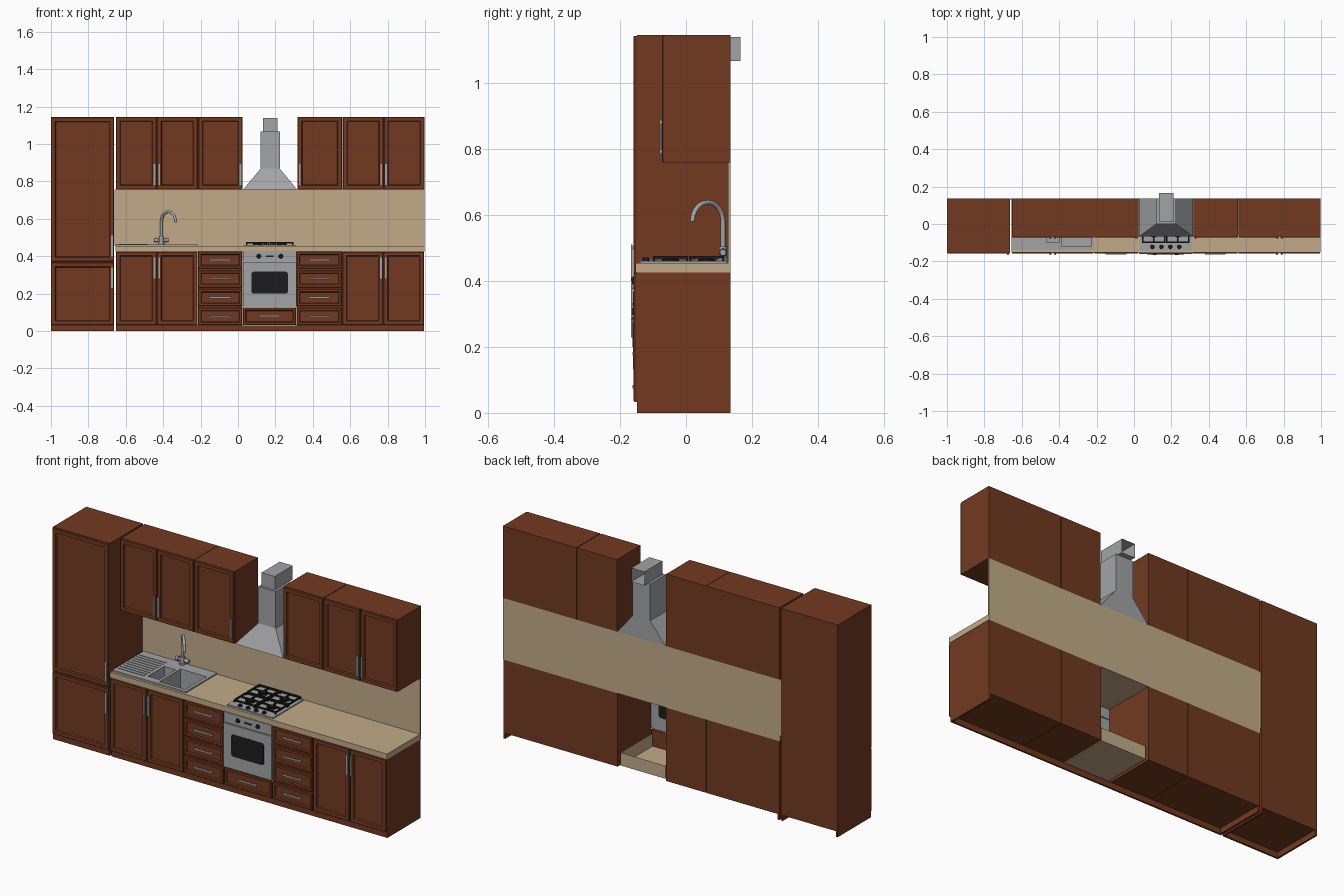
import bpy, bmesh, math
from mathutils import Vector, Matrix

if "Cube" in bpy.data.objects:
    bpy.data.objects.remove(bpy.data.objects["Cube"])


def material(name, rgb):
    m = bpy.data.materials.new(name)
    m.diffuse_color = (*rgb, 1)
    m.use_nodes = True
    m.node_tree.nodes["Principled BSDF"].inputs["Base Color"].default_value = m.diffuse_color
    return m


WOOD = material("brown_wood", (0.168, 0.042, 0.015))
STONE = material("beige_worktop", (0.54, 0.41, 0.25))
STEEL = material("steel", (0.36, 0.37, 0.38))
BLACK = material("black", (0.012, 0.012, 0.013))


def finish(name, bm, mat, smooth=False):
    me = bpy.data.meshes.new(name)
    bm.to_mesh(me)
    bm.free()
    me.materials.append(mat)
    ob = bpy.data.objects.new(name, me)
    bpy.context.collection.objects.link(ob)
    if smooth:
        bpy.context.view_layer.objects.active = ob
        ob.select_set(True)
        bpy.ops.object.shade_smooth_by_angle(angle=math.radians(40))
        ob.select_set(False)
    return ob


def add_box(bm, x0, x1, y0, y1, z0, z1):
    m = Matrix.Translation(((x0 + x1) / 2, (y0 + y1) / 2, (z0 + z1) / 2)) @ \
        Matrix.Diagonal((x1 - x0, y1 - y0, z1 - z0, 1))
    return bmesh.ops.create_cube(bm, size=1, matrix=m)["verts"]


def face_towards(bm, d):
    return max(bm.faces, key=lambda f: f.calc_center_median().dot(Vector(d)))


def box(name, mat, *dims, open_dir=None):
    bm = bmesh.new()
    add_box(bm, *dims)
    if open_dir:
        bmesh.ops.delete(bm, geom=[face_towards(bm, open_dir)], context="FACES")
    return finish(name, bm, mat)


def cylinder(name, mat, r, a, b, r2=None, seg=20):
    a, b = Vector(a), Vector(b)
    rot = (b - a).to_track_quat("Z", "Y").to_matrix().to_4x4()
    bm = bmesh.new()
    bmesh.ops.create_cone(bm, cap_ends=True, segments=seg, radius1=r, radius2=r if r2 is None else r2,
                          depth=(b - a).length, matrix=Matrix.Translation((a + b) / 2) @ rot)
    return finish(name, bm, mat, True)


def front_panel(name, x0, x1, z0, z1, yb, frame):
    """Framed front: chamfered edge and sunken centre."""
    bm = bmesh.new()
    add_box(bm, x0, x1, yb - 0.007, yb, z0, z1)
    f = face_towards(bm, (0, -1, 0))
    for t, d in ((0.004, 0.004), (frame, 0), (0.005, -0.007)):
        bmesh.ops.inset_individual(bm, faces=[f], thickness=t, depth=d)
    finish(name, bm, WOOD)


def handle(x, z, yf, vertical=True, half=0.056, w=0.005):
    bm = bmesh.new()
    a, b = (w, half) if vertical else (half, w)
    add_box(bm, x - a, x + a, yf - 0.007, yf - 0.003, z - b, z + b)
    for s in (-1, 1):
        cx, cz = (x, z + s * half * 0.8) if vertical else (x + s * half * 0.8, z)
        add_box(bm, cx - 0.004, cx + 0.004, yf - 0.004, yf + 0.008, cz - 0.004, cz + 0.004)
    finish("handle", bm, STEEL)


def cut(ob, cutter):
    cutter.hide_render = True
    cutter.display_type = "WIRE"
    cutter.hide_set(True)
    mod = ob.modifiers.new("opening", "BOOLEAN")
    mod.object = cutter
    mod.operation = "DIFFERENCE"
    mod.solver = "EXACT"


BACK, FRONT, UP = 0.135, -0.148, -0.062
FACE = FRONT - 0.011

# Tall cabinet
box("tall_cabinet", WOOD, -1, -0.662, FRONT, BACK, 0.03, 1.145)
front_panel("tall_upper_door", -0.999, -0.663, 0.373, 1.143, FRONT, 0.026)
front_panel("tall_lower_door", -0.999, -0.663, 0.033, 0.366, FRONT, 0.026)
handle(-0.674, 0.455, FACE)
handle(-0.674, 0.285, FACE)

# Base cabinets, with an open bay for the oven
box("sink_cabinet", WOOD, -0.652, -0.216, FRONT, BACK, 0.03, 0.425, open_dir=(0, 0, 1))
box("left_drawer_cabinet", WOOD, -0.214, 0.025, FRONT, BACK, 0.03, 0.425)
box("right_drawer_cabinet", WOOD, 0.313, 0.555, FRONT, BACK, 0.03, 0.425)
box("right_base_cabinet", WOOD, 0.557, 0.995, FRONT, BACK, 0.03, 0.425)

# Plinths: front board and end boards
for x0, x1 in ((-1, -0.662), (-0.652, 0.995)):
    box("plinth_front", WOOD, x0, x1, FRONT, FRONT + 0.01, 0, 0.03)
    for a in (x0, x1 - 0.01):
        box("plinth_end", WOOD, a, a + 0.01, FRONT, BACK, 0, 0.03)

# Base doors
for x0, x1, hx in ((-0.652, -0.436, -0.447), (-0.432, -0.217, -0.421),
                   (0.558, 0.775, 0.764), (0.779, 0.995, 0.79)):
    front_panel("base_door", x0, x1, 0.033, 0.424, FRONT, 0.026)
    handle(hx, 0.338, FACE)

# Drawers
for x0, x1 in ((-0.213, 0.022), (0.315, 0.554)):
    for i in range(4):
        z = 0.033 + i * 0.1005
        front_panel("drawer_front", x0, x1, z, z + 0.091, FRONT, 0.016)
        handle((x0 + x1) / 2, z + 0.046, FACE + 0.004, False)
front_panel("oven_drawer_front", 0.027, 0.311, 0.033, 0.126, FRONT, 0.016)
handle(0.169, 0.08, FACE + 0.004, False)
box("oven_drawer_box", STONE, 0.035, 0.303, FRONT, 0.125, 0.035, 0.105, open_dir=(0, 0, 1))

# Worktop and splashback
worktop = box("worktop", STONE, -0.656, 0.997, -0.153, BACK, 0.425, 0.455)
cut(worktop, box("worktop_cutter", STONE, -0.475, -0.22, -0.125, 0.07, 0.4, 0.48))
box("splashback", STONE, -0.66, 0.997, BACK - 0.008, BACK, 0.455, 0.757)

# Wall cabinets
for x0, x1 in ((-0.652, -0.215), (-0.213, 0.025), (0.318, 0.556), (0.56, 0.998)):
    box("wall_cabinet", WOOD, x0, x1, UP, BACK, 0.757, 1.145)
for x0, x1, hx in ((-0.652, -0.436, -0.447), (-0.432, -0.216, -0.421), (-0.212, 0.024, 0.013),
                   (0.319, 0.555, 0.33), (0.561, 0.777, 0.766), (0.781, 0.997, 0.792)):
    front_panel("wall_door", x0, x1, 0.758, 1.144, UP, 0.026)
    handle(hx, 0.837, UP - 0.011)

# Sink: plate with two bowls and a ridged drainer
sink = box("sink_plate", STEEL, -0.652, -0.213, -0.14, 0.125, 0.455, 0.463)
for x0, x1, y0, y1, depth in ((-0.385, -0.23, -0.12, 0.06, 0.1), (-0.468, -0.4, -0.1, 0.04, 0.06)):
    cut(sink, box("bowl_cutter", STEEL, x0, x1, y0, y1, 0.44, 0.48))
    box("sink_bowl", STEEL, x0, x1, y0, y1, 0.456 - depth, 0.456, open_dir=(0, 0, 1))
    cylinder("sink_drain", BLACK, 0.012, ((x0 + x1) / 2, (y0 + y1) / 2, 0.456 - depth),
             ((x0 + x1) / 2, (y0 + y1) / 2, 0.458 - depth))
for i in range(9):
    y = -0.11 + i * 0.023
    box("drainer_ridge", STEEL, -0.64, -0.485, y, y + 0.008, 0.462, 0.466)

# Tap: body, two valves and a swan neck turned to the right
TX, TY = -0.41, 0.112
cylinder("tap_base", STEEL, 0.016, (TX, TY, 0.46), (TX, TY, 0.47))
cylinder("tap_body", STEEL, 0.012, (TX, TY, 0.465), (TX, TY, 0.505))
cylinder("tap_crossbar", STEEL, 0.007, (TX - 0.03, TY, 0.486), (TX + 0.03, TY, 0.486))
for s in (-1, 1):
    cylinder("tap_valve", STEEL, 0.012, (TX + s * 0.022, TY, 0.486), (TX + s * 0.038, TY, 0.486), 0.009)
cu = bpy.data.curves.new("tap_neck", "CURVE")
cu.dimensions = "3D"
cu.bevel_depth = 0.0075
cu.bevel_resolution = 3
cu.use_fill_caps = True
pts = [(0, 0.5)] + [(0.06 * (1 - math.cos(a)), 0.58 + 0.058 * math.sin(a))
                    for a in (math.pi * i / 16 for i in range(17))]
sp = cu.splines.new("POLY")
sp.points.add(len(pts) - 1)
for p, (d, z) in zip(sp.points, pts):
    p.co = (TX + d * 0.64, TY - d * 0.77, z, 1)
cu.materials.append(STEEL)
bpy.context.collection.objects.link(bpy.data.objects.new("tap_neck", cu))

# Hob: plate, burners, grates and knobs
box("hob_plate", STEEL, 0.033, 0.307, -0.14, 0.12, 0.455, 0.461)
for gx in (0.106, 0.234):
    for gy in (-0.047, 0.063):
        cylinder("burner", BLACK, 0.026, (gx, gy, 0.461), (gx, gy, 0.467))
        cylinder("burner_cap", BLACK, 0.017, (gx, gy, 0.467), (gx, gy, 0.471))
        bm = bmesh.new()
        w, h, t = 0.059, 0.05, 0.0035
        for s in (-1, 1):
            add_box(bm, gx - w, gx + w, gy + s * h - t, gy + s * h + t, 0.468, 0.475)
            add_box(bm, gx + s * w - t, gx + s * w + t, gy - h, gy + h, 0.468, 0.475)
            add_box(bm, *sorted((gx + s * 0.014, gx + s * w)), gy - t, gy + t, 0.468, 0.475)
            add_box(bm, gx - t, gx + t, *sorted((gy + s * 0.014, gy + s * h)), 0.468, 0.475)
            for r in (-1, 1):
                px, py = gx + s * w, gy + r * h
                add_box(bm, px - t, px + t, py - t, py + t, 0.46, 0.47)
        finish("grate", bm, BLACK)
for i in range(4):
    x = 0.098 + i * 0.048
    cylinder("hob_knob", BLACK, 0.011, (x, -0.122, 0.461), (x, -0.122, 0.471), 0.009)

# Oven front: door, window, control strip and knobs
box("oven_door", STEEL, 0.026, 0.312, -0.16, -0.148, 0.131, 0.368)
box("oven_control_strip", STEEL, 0.026, 0.312, -0.158, -0.148, 0.372, 0.427)
bm = bmesh.new()
add_box(bm, 0.072, 0.267, -0.162, -0.147, 0.2, 0.318)
edges = [e for e in bm.edges if abs(e.verts[0].co.y - e.verts[1].co.y) > 0.01]
bmesh.ops.bevel(bm, geom=edges, offset=0.013, segments=3, affect="EDGES", profile=0.5)
finish("oven_window", bm, BLACK)
for x in (0.111, 0.229):
    cylinder("oven_knob", BLACK, 0.012, (x, -0.157, 0.4), (x, -0.165, 0.4), 0.01)
box("oven_display", BLACK, 0.15, 0.19, -0.16, -0.157, 0.395, 0.403)

# Extractor hood: sloped canopy, chimney and rear duct
bm = bmesh.new()
verts = add_box(bm, 0.028, 0.316, -0.066, BACK, 0.757, 0.868)
for v in verts:
    if v.co.z > 0.8:
        v.co.x = 0.172 + math.copysign(0.052, v.co.x - 0.172)
        v.co.y = max(v.co.y, 0.0)
finish("hood_canopy", bm, STEEL)
box("hood_chimney", STEEL, 0.12, 0.224, 0.0, BACK, 0.868, 1.066)
box("hood_duct", STEEL, 0.133, 0.211, 0.012, 0.165, 1.066, 1.14, open_dir=(0, 1, 0))
